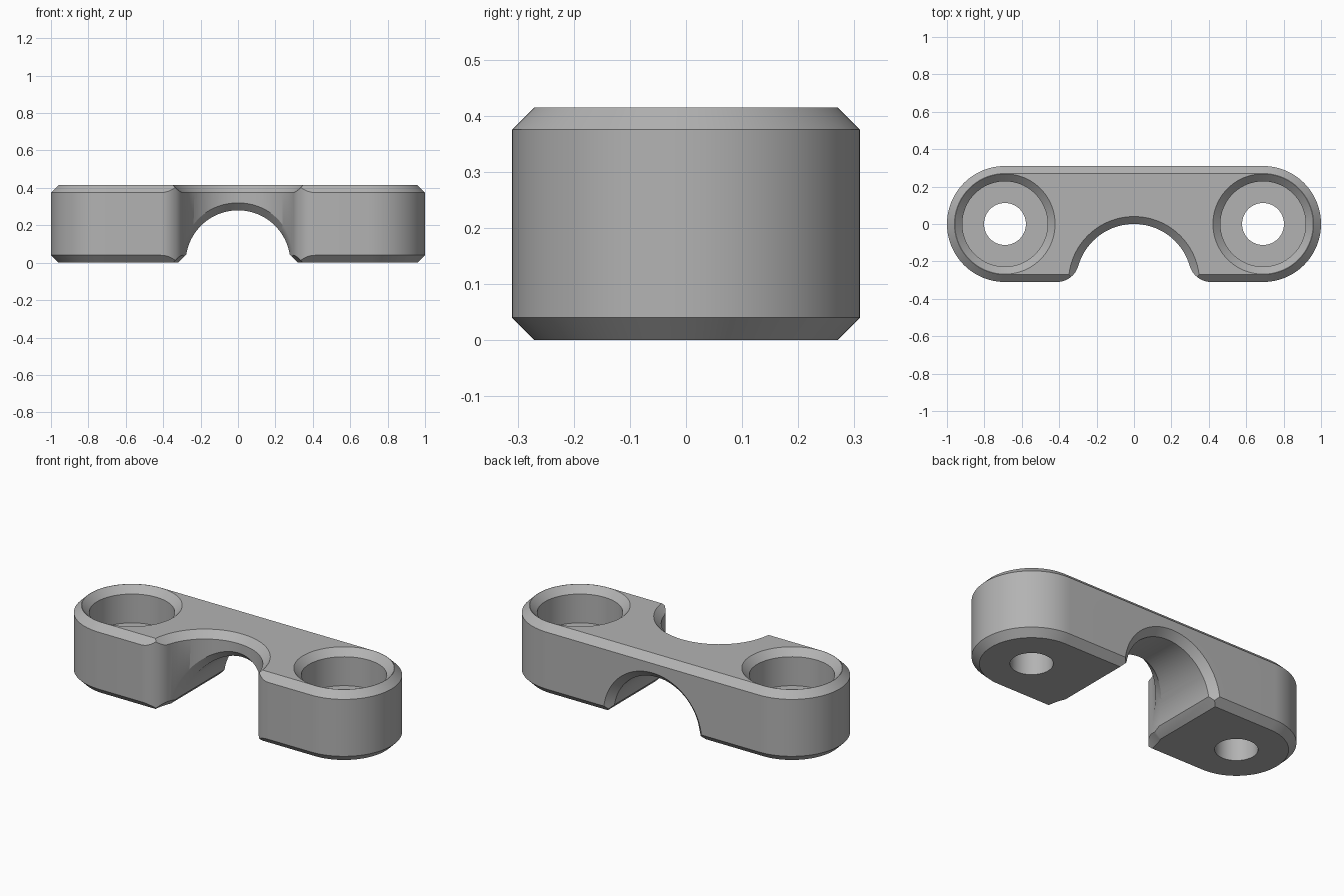
import bpy, bmesh, math
from mathutils import Vector

if "Cube" in bpy.data.objects:
    bpy.data.objects.remove(bpy.data.objects["Cube"])

TOP, R, CH, HOLE_X = 0.415, 0.31, 0.04, 0.69   # height, end radius, chamfer, bore offset
ARCH = 0.28                                    # radius of the cable arch
N = 96

metal = bpy.data.materials.new("grey_metal")
metal.diffuse_color = (0.45, 0.45, 0.45, 1)
metal.use_nodes = True
metal.node_tree.nodes["Principled BSDF"].inputs["Base Color"].default_value = metal.diffuse_color


def loft(name, rings):
    """Solid skinned through equal-sized closed rings, capped at both ends."""
    bm = bmesh.new()
    rows = [[bm.verts.new(p) for p in ring] for ring in rings]
    n = len(rows[0])
    for a, b in zip(rows, rows[1:]):
        for i in range(n):
            j = (i + 1) % n
            bm.faces.new((a[i], a[j], b[j], b[i]))
    bm.faces.new(rows[0])
    bm.faces.new(rows[-1])
    bmesh.ops.recalc_face_normals(bm, faces=bm.faces)
    me = bpy.data.meshes.new(name)
    bm.to_mesh(me)
    bm.free()
    ob = bpy.data.objects.new(name, me)
    me.materials.append(metal)
    bpy.context.collection.objects.link(ob)
    return ob


def turned(name, profile, cx=0, cy=0, along_y=False):
    """Round cutter from (radius, position) pairs along z or y."""
    rings = []
    for r, h in profile:
        pts = []
        for i in range(N):
            a = 2 * math.pi * i / N
            c, s = r * math.cos(a), r * math.sin(a)
            pts.append((c, h, s) if along_y else (cx + c, cy + s, h))
        rings.append(pts)
    return loft(name, rings)


def stadium(r, z):
    pts = []
    for side in (1, -1):
        for i in range(N // 2 + 1):
            a = side * math.pi / 2 * -1 + math.pi * i / (N // 2)
            if side < 0:
                a = math.pi / 2 + math.pi * i / (N // 2)
            pts.append((side * HOLE_X + r * math.cos(a), r * math.sin(a), z))
    return pts


# Chamfered body with round ends
body = loft("clamp_body", [stadium(R - CH, 0), stadium(R, CH),
                           stadium(R, TOP - CH), stadium(R - CH, TOP)])


def cut(tool):
    tool.hide_render = True
    mod = body.modifiers.new("cut", 'BOOLEAN')
    mod.operation, mod.solver, mod.object = 'DIFFERENCE', 'EXACT', tool
    bpy.context.view_layer.objects.active = body
    bpy.ops.object.modifier_apply(modifier=mod.name)
    bpy.data.objects.remove(tool)


# Front notch with rounded outer corners
fr = 0.12
fx = math.sqrt(R * R + 2 * R * fr)
th = math.atan2(fr, fx)
half = [(fx, -0.5)]
for i in range(17):
    a = -math.pi / 2 - (math.pi / 2 - th) * i / 16
    half.append((fx + fr * math.cos(a), -R + fr + fr * math.sin(a)))
for i in range(1, 29):
    a = th + (math.pi / 2 - th) * i / 28
    half.append((R * math.cos(a), -R + R * math.sin(a)))
outline = half + [(-x, y) for x, y in reversed(half[:-1])]
cut(loft("notch_cutter", [[(x, y, z) for x, y in outline] for z in (-0.2, 0.6)]))

# Notch chamfers, top and bottom
cut(turned("notch_top_chamfer", [(0.30, TOP - CH - 0.01), (0.40, TOP + 0.05 + 0.01 - 0.01)], 0, -R))
cut(turned("notch_bottom_chamfer", [(0.40, -0.05), (0.30, CH + 0.01)], 0, -R))

# Arch running front to back, with chamfered back edge and feet
cut(turned("arch_cutter", [(ARCH, -0.6), (ARCH, R - CH), (ARCH + 0.1, R + 0.06)], along_y=True))
feet = [(-0.42, -0.1), (0.42, -0.1), (0.27, 0.05), (-0.27, 0.05)]
cut(loft("feet_chamfer", [[(x, y, z) for x, z in feet] for y in (-0.6, 0.6)]))


# Chamfer where the notch wall meets the arch
def edge(t):
    c = ARCH * math.cos(t)
    return Vector((c, -R + math.sqrt(R * R - c * c), ARCH * math.sin(t)))


rings = []
for i in range(65):
    t = math.radians(-20 + 220 * i / 64)
    p = edge(t)
    tan = (edge(t + 0.001) - edge(t - 0.001)).normalized()
    wall = Vector((p.x, p.y + R, 0)).normalized()
    out = Vector((math.cos(t), 0, math.sin(t)))
    d, e = tan.cross(wall).normalized(), tan.cross(out).normalized()
    d = d if d.dot(out) > 0 else -d
    e = e if e.y > 0 else -e
    a, b = p + CH * d, p + CH * e
    k = R / math.hypot(a.x, a.y + R)
    a = Vector((a.x * k, (a.y + R) * k - R, a.z))
    k = ARCH / math.hypot(b.x, b.z)
    b = Vector((b.x * k, b.y, b.z * k))
    rings.append([a + (a - b) * 0.2, b + (b - a) * 0.2, p + (p - (a + b) / 2) * 0.8])
cut(loft("arch_front_chamfer", rings))

# Counterbored screw holes
for s in (-1, 1):
    x = s * HOLE_X
    cut(turned("bore_cutter", [(0.228, 0.205), (0.228, TOP - CH), (0.268, TOP), (0.268, TOP + 0.1)], x))
    cut(turned("hole_cutter", [(0.112, -0.1), (0.112, 0.3)], x))

bpy.ops.object.select_all(action='DESELECT')
body.select_set(True)
bpy.context.view_layer.objects.active = body
bpy.ops.object.shade_smooth_by_angle(angle=math.radians(25))
